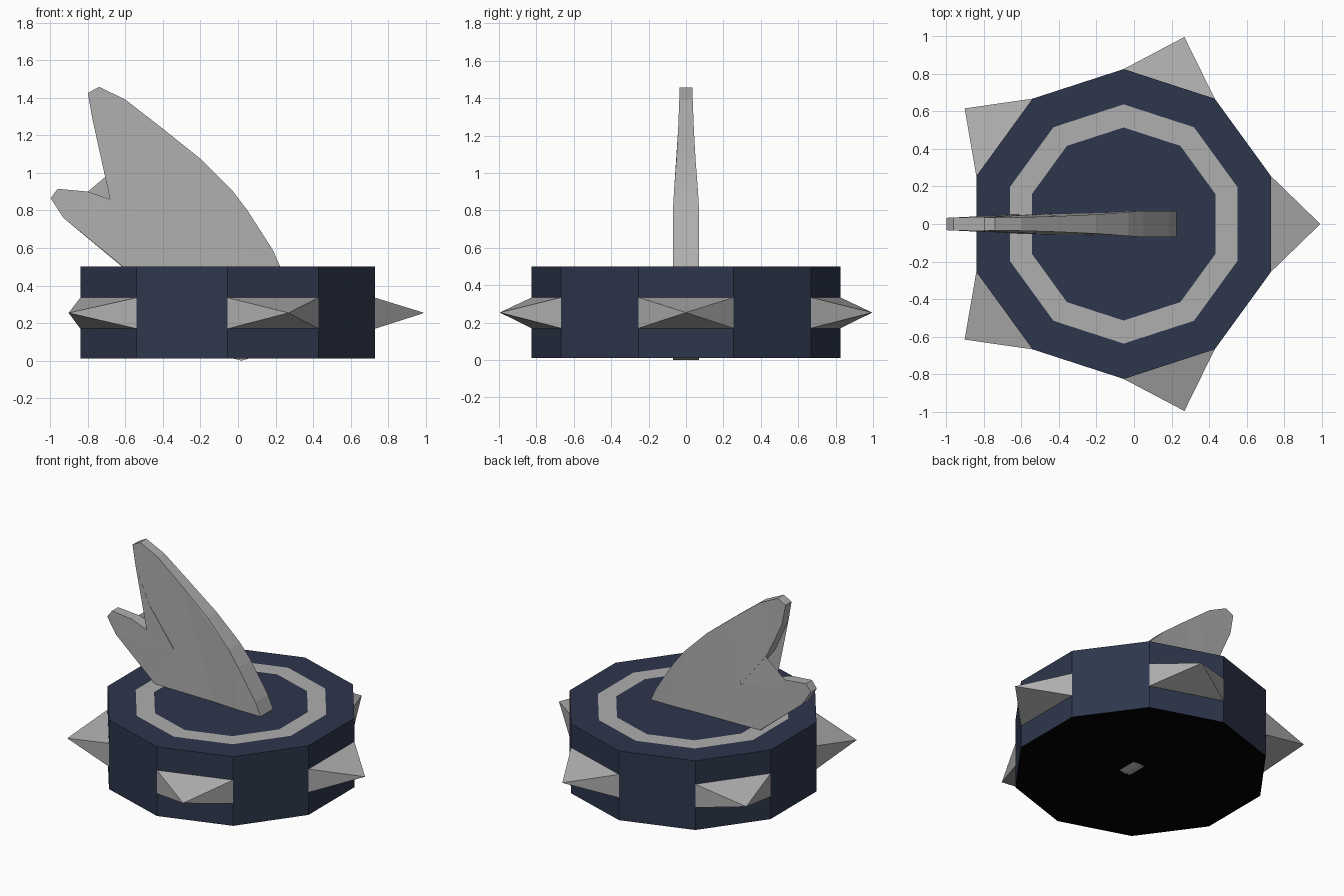
import bpy, bmesh, math

if "Cube" in bpy.data.objects:
    bpy.data.objects.remove(bpy.data.objects["Cube"])

CX = -0.055          # drum centre on x
SIDES = 10


def material(name, rgb):
    m = bpy.data.materials.new(name)
    m.diffuse_color = (*rgb, 1)
    m.use_nodes = True
    m.node_tree.nodes["Principled BSDF"].inputs["Base Color"].default_value = m.diffuse_color
    return m


navy = material("navy", (0.027, 0.037, 0.072))
grey = material("grey", (0.43, 0.425, 0.425))
black = material("black", (0.0, 0.0, 0.0))


def finish(name, bm, mats):
    bmesh.ops.recalc_face_normals(bm, faces=bm.faces[:])
    me = bpy.data.meshes.new(name)
    bm.to_mesh(me)
    bm.free()
    for m in mats:
        me.materials.append(m)
    ob = bpy.data.objects.new(name, me)
    bpy.context.collection.objects.link(ob)
    return ob


def polar(r, deg, z):
    a = math.radians(deg)
    return (CX + r * math.cos(a), r * math.sin(a), z)


# Ten-sided drum: concentric loops give the painted ring on top
bm = bmesh.new()
loops = [[bm.verts.new(polar(r, 18 + 36 * i, z)) for i in range(SIDES)]
         for r, z in ((0.825, 0.012), (0.825, 0.5), (0.637, 0.5), (0.514, 0.5))]
for k in range(3):
    for i in range(SIDES):
        j = (i + 1) % SIDES
        f = bm.faces.new((loops[k][i], loops[k][j], loops[k + 1][j], loops[k + 1][i]))
        f.material_index = 1 if k == 2 else 0
bm.faces.new(loops[3])
bm.faces.new(loops[0]).material_index = 2
finish("drum", bm, (navy, grey, black))

# Pyramid spikes on every other side
for n in range(5):
    a = 72 * n
    bm = bmesh.new()
    base = [bm.verts.new(polar(0.825, a + d, z))
            for d, z in ((-18, 0.17), (18, 0.17), (18, 0.335), (-18, 0.335))]
    tip = bm.verts.new(polar(1.047, a, 0.254))
    bm.faces.new(base)
    for i in range(4):
        bm.faces.new((base[i], base[(i + 1) % 4], tip))
    finish(f"spike_{n + 1}", bm, (grey,))

# Forked fin: side outline as (x, z, half thickness)
outline = [
    (-0.03, 0.012, 0.07), (0.02, 0.0, 0.07), (0.06, 0.012, 0.07),
    (0.20, 0.25, 0.07), (0.225, 0.5, 0.07), (0.185, 0.59, 0.07),
    (0.05, 0.80, 0.07), (-0.03, 0.905, 0.064), (-0.20, 1.075, 0.051),
    (-0.40, 1.235, 0.042), (-0.60, 1.39, 0.036), (-0.74, 1.458, 0.034),
    (-0.80, 1.425, 0.034), (-0.775, 1.285, 0.036), (-0.665, 1.045, 0.043),
    (-0.465, 0.785, 0.055), (-0.80, 0.90, 0.038), (-0.96, 0.915, 0.034),
    (-0.998, 0.865, 0.033), (-0.93, 0.76, 0.036), (-0.60, 0.49, 0.053),
]
bm = bmesh.new()
front = [bm.verts.new((x, -0.07, z)) for x, z, h in outline]
back = [bm.verts.new((x, 0.07, z)) for x, z, h in outline]
n = len(outline)
caps = [bm.faces.new(front), bm.faces.new(back[::-1])]
for i in range(n):
    j = (i + 1) % n
    bm.faces.new((front[i], back[i], back[j], front[j]))
bmesh.ops.triangulate(bm, faces=caps)
for i, (x, z, h) in enumerate(outline):     # taper towards the tips
    front[i].co.y, back[i].co.y = -h, h
finish("forked_fin", bm, (grey,))
